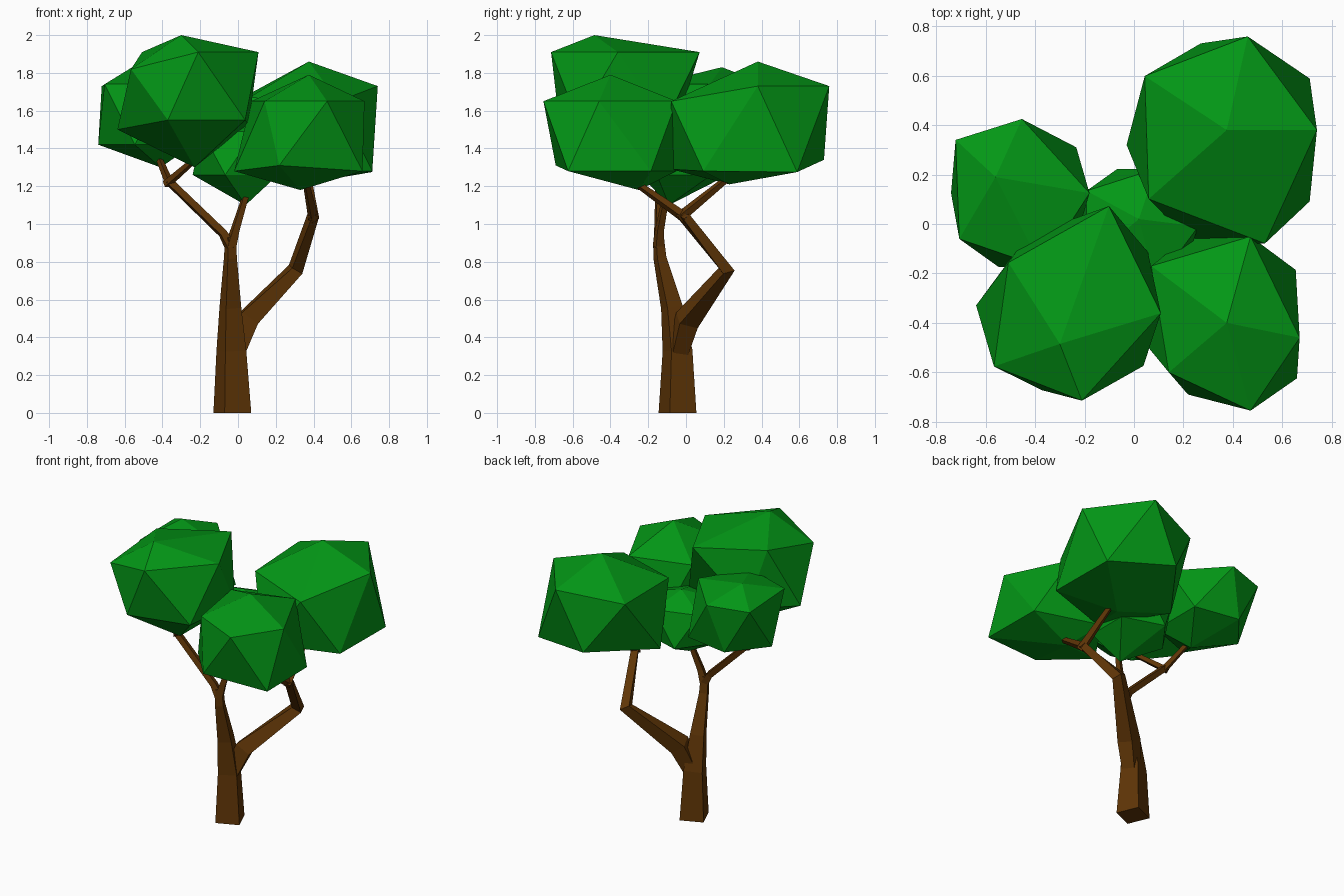
import bpy, bmesh, math
from mathutils import Vector

if "Cube" in bpy.data.objects:
    bpy.data.objects.remove(bpy.data.objects["Cube"])


def material(name, color):
    m = bpy.data.materials.new(name)
    m.diffuse_color = color
    m.use_nodes = True
    m.node_tree.nodes["Principled BSDF"].inputs["Base Color"].default_value = m.diffuse_color
    return m


BARK = material("bark", (0.115, 0.036, 0.002, 1))
LEAF = material("leaves", (0.001, 0.31, 0.008, 1))


def finish(name, bm, mat):
    bmesh.ops.recalc_face_normals(bm, faces=bm.faces[:])
    me = bpy.data.meshes.new(name)
    bm.to_mesh(me)
    bm.free()
    me.materials.append(mat)
    ob = bpy.data.objects.new(name, me)
    bpy.context.collection.objects.link(ob)
    return ob


def limb(name, path):
    """Tapered four-sided limb; path holds (x, y, z, corner radius)."""
    bm = bmesh.new()
    pts = [Vector(p[:3]) for p in path]
    ref = Vector((math.cos(math.radians(-22)), math.sin(math.radians(-22)), 0))
    rings = []
    for i, p in enumerate(pts):
        t = Vector()
        if i > 0:
            t += (p - pts[i - 1]).normalized()
        if i < len(pts) - 1:
            t += (pts[i + 1] - p).normalized()
        t = Vector((0, 0, 1)) if p.z == 0 else t.normalized()
        u = (ref - t * t.dot(ref)).normalized()
        v = t.cross(u)
        r = path[i][3]
        rings.append([bm.verts.new(p + r * d) for d in (u, v, -u, -v)])
    for a, b in zip(rings, rings[1:]):
        for k in range(4):
            bm.faces.new((a[k], a[(k + 1) % 4], b[(k + 1) % 4], b[k]))
    bm.faces.new(rings[0])
    bm.faces.new(rings[-1])
    return finish(name, bm, BARK)


def leaf_clump(name, center, radii, ring_z, top, bottom, phase=0, nudge={}):
    """Squashed icosahedron: two poles and two staggered five-point rings
    (points 0-4 upper, 5-9 lower); nudge shifts single points for irregularity."""
    bm = bmesh.new()
    bm.verts.new(top)
    bm.verts.new(bottom)
    for i in range(10):
        low = i // 5
        a = math.radians(phase + 36 * low + 72 * (i % 5))
        p = Vector((center[0] + radii[0] * math.cos(a),
                    center[1] + radii[1] * math.sin(a), ring_z[low]))
        bm.verts.new(p + Vector(nudge.get(i, (0, 0, 0))))
    bmesh.ops.convex_hull(bm, input=bm.verts[:])
    return finish(name, bm, LEAF)


# Trunk and main limbs
limb("trunk", [(-.03, -.045, 0, .108), (-.035, -.045, .33, .085),
               (-.04, -.075, .56, .062), (-.04, -.138, .82, .037),
               (-.04, -.145, .93, .03)])
limb("right_limb", [(-.025, -.05, .30, .06), (.045, .005, .49, .074),
                    (.305, .215, .76, .046), (.40, -.02, 1.05, .032)])
limb("left_limb", [(-.04, -.145, .88, .034), (-.08, -.145, .95, .027),
                   (-.37, -.14, 1.23, .025)])
limb("middle_limb", [(-.04, -.145, .88, .034), (-.015, -.14, .97, .026),
                     (.05, -.10, 1.18, .018)])

# Twigs reaching into the leaf clumps
limb("twig_back_right", [(.40, -.04, 1.03, .03), (.37, .23, 1.25, .018)])
limb("twig_front_right", [(.40, 0, 1.03, .03), (.36, -.27, 1.22, .018)])
limb("twig_front_left", [(-.38, -.13, 1.21, .024), (-.23, -.28, 1.34, .017)])
limb("twig_back_left", [(-.36, -.15, 1.21, .024), (-.42, .02, 1.35, .017)])

# Leaf clumps
leaf_clump("leaves_front_left", (-.265, -.325), (.375, .41), (1.91, 1.53),
           (-.30, -.485, 2.0), (-.23, -.30, 1.30), -5,
           {1: (.017, .02, 0), 2: (.04, -.10, 0), 3: (.02, -.04, -.09),
            4: (-.03, .01, 0), 6: (-.08, -.12, 0), 7: (0, -.04, -.03),
            8: (.04, .03, .02), 9: (.02, .02, .02)})
leaf_clump("leaves_back_right", (.355, .34), (.385, .44), (1.68, 1.29),
           (.375, .38, 1.86), (.33, .23, 1.21), 0,
           {0: (0, .04, .05), 1: (-.014, 0, .05), 3: (.016, .02, -.01),
            4: (.056, 0, -.03), 5: (.044, -.01, -.015),
            6: (.034, -.028, .05), 7: (0, -.02, 0), 9: (.044, .01, -.01)})
leaf_clump("leaves_front_right", (.325, -.405), (.345, .373), (1.65, 1.28),
           (.375, -.40, 1.79), (.33, -.25, 1.18), 0,
           {0: (0, -.055, 0), 1: (.04, 0, 0), 2: (.024, .016, 0),
            3: (.095, .024, 0), 4: (.04, .005, 0), 5: (.05, 0, 0),
            8: (0, .07, .03), 9: (.055, 0, 0)})
leaf_clump("leaves_back_left", (-.46, .125), (.28, .315), (1.74, 1.42),
           (-.56, .19, 1.83), (-.41, .06, 1.30), 0,
           {1: (-.08, 0, 0), 2: (-.035, .03, -.01), 3: (-.02, 0, 0),
            6: (0, -.06, 0)})
leaf_clump("leaves_middle", (.01, -.01), (.25, .245), (1.49, 1.26),
           (.02, .02, 1.57), (.04, -.09, 1.10))
